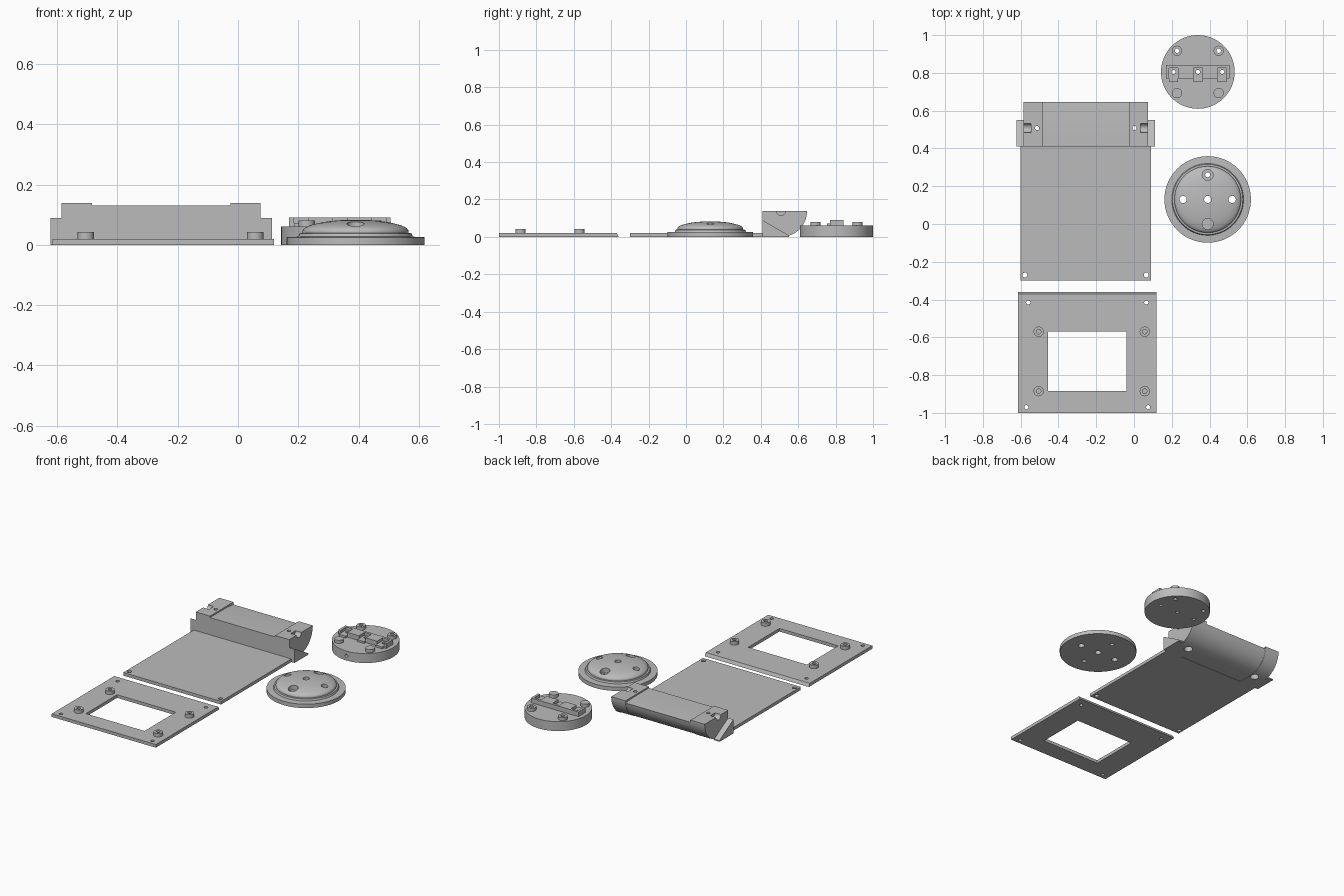
import bpy, bmesh, math
from mathutils import Matrix, Vector

old = bpy.data.objects.get("Cube")
if old:
    bpy.data.objects.remove(old, do_unlink=True)

grey = bpy.data.materials.new("plain grey")
grey.use_nodes = True
grey.diffuse_color = (0.5, 0.5, 0.5, 1)
grey.node_tree.nodes["Principled BSDF"].inputs["Base Color"].default_value = (0.5, 0.5, 0.5, 1)


def finish(name, bm):
    bmesh.ops.recalc_face_normals(bm, faces=bm.faces)
    mesh = bpy.data.meshes.new(name)
    bm.to_mesh(mesh)
    bm.free()
    mesh.materials.append(grey)
    ob = bpy.data.objects.new(name, mesh)
    bpy.context.collection.objects.link(ob)
    return ob


def box(name, x0, x1, y0, y1, z0, z1):
    bm = bmesh.new()
    size = Matrix.Diagonal((x1 - x0, y1 - y0, z1 - z0, 1))
    place = Matrix.Translation(((x0 + x1) / 2, (y0 + y1) / 2, (z0 + z1) / 2))
    bmesh.ops.create_cube(bm, size=1, matrix=place @ size)
    return finish(name, bm)


def rod(name, x, y, z0, z1, r, sides=32):
    bm = bmesh.new()
    bmesh.ops.create_cone(bm, cap_ends=True, segments=sides, radius1=r, radius2=r,
                          depth=z1 - z0, matrix=Matrix.Translation((x, y, (z0 + z1) / 2)))
    return finish(name, bm)


def side_rod(name, centre, axis, length, r):
    bm = bmesh.new()
    turn = Matrix.Rotation(math.pi / 2, 4, axis)
    bmesh.ops.create_cone(bm, cap_ends=True, segments=32, radius1=r, radius2=r,
                          depth=length, matrix=Matrix.Translation(centre) @ turn)
    return finish(name, bm)


def extrude_x(name, profile, x0, x1):
    """Sweep a closed (y, z) profile from x0 to x1."""
    bm = bmesh.new()
    face = bm.faces.new([bm.verts.new((x0, y, z)) for y, z in profile])
    out = bmesh.ops.extrude_face_region(bm, geom=[face])["geom"]
    bmesh.ops.translate(bm, vec=(x1 - x0, 0, 0),
                        verts=[v for v in out if isinstance(v, bmesh.types.BMVert)])
    return finish(name, bm)


def lathe(name, x, y, profile, steps=64):
    """Spin an (r, z) profile that starts and ends on the axis."""
    bm = bmesh.new()
    verts = [bm.verts.new((r, 0, z)) for r, z in profile]
    edges = [bm.edges.new(pair) for pair in zip(verts, verts[1:])]
    bmesh.ops.spin(bm, geom=verts + edges, axis=(0, 0, 1), cent=(0, 0, 0),
                   angle=math.tau, steps=steps, use_merge=False)
    bmesh.ops.remove_doubles(bm, verts=bm.verts, dist=0.0002)
    bmesh.ops.translate(bm, vec=(x, y, 0), verts=bm.verts)
    return finish(name, bm)


def combine(ob, others, mode="DIFFERENCE"):
    for other in others:
        bpy.context.view_layer.objects.active = ob
        mod = ob.modifiers.new("cut", "BOOLEAN")
        mod.operation, mod.solver, mod.object = mode, "EXACT", other
        bpy.ops.object.modifier_apply(modifier=mod.name)
        bpy.data.objects.remove(other, do_unlink=True)


def smooth(ob):
    bpy.ops.object.select_all(action="DESELECT")
    ob.select_set(True)
    bpy.context.view_layer.objects.active = ob
    bpy.ops.object.shade_smooth_by_angle(angle=math.radians(30))


def hole(x, y, r, z0=-0.1, z1=0.3):
    return rod("cutter", x, y, z0, z1, r)


# Front frame: bevelled plate, window, hollow screw posts, corner holes
frame = extrude_x("front_frame", [(-1, 0), (-0.36, 0), (-0.37, 0.02), (-1, 0.02)], -0.615, 0.12)
combine(frame, [box("cutter", -0.455, -0.04, -0.885, -0.57, -0.1, 0.1)])
posts = [(x, y) for x in (-0.505, 0.057) for y in (-0.885, -0.57)]
combine(frame, [rod("post", x, y, 0.01, 0.042, 0.027) for x, y in posts], "UNION")
combine(frame, [hole(x, y, 0.012, 0.008) for x, y in posts])
combine(frame, [hole(x, y, 0.011) for x, y in
                ((-0.56, -0.415), (0.065, -0.415), (-0.57, -0.97), (0.075, -0.97))])
smooth(frame)

# Back plate
plate = box("back_plate", -0.6, 0.09, -0.3, 0.412, 0, 0.02)
combine(plate, [hole(x, -0.27, 0.013) for x in (-0.578, 0.065)])
smooth(plate)

# Hinge block: rounded underside, slightly lower between the two ends
MID_X, PIVOT_Y, R = -0.255, 0.508, 0.139


def block_profile(radius, top, back_drop):
    arc = []
    for i in range(21):
        a = -math.pi / 2 + i * math.pi / 40
        arc.append((PIVOT_Y + radius * math.cos(a), R + radius * math.sin(a)))
    arc = [p for p in arc if p[1] < top - back_drop - 0.003]
    arc.append((PIVOT_Y + radius, top - back_drop))
    return [(0.41, R - radius)] + arc + [(0.58, top), (0.41, top)]


middle = extrude_x("hinge_middle", block_profile(0.137, 0.13, 0.006), -0.486, -0.024)
smooth(middle)
for side, name in ((-1, "right"), (1, "left")):
    xs = sorted((MID_X + side * 0.23, MID_X + side * 0.33))
    end = extrude_x(name + "_hinge_end", block_profile(R, 0.139, 0), *xs)
    combine(end, [
        hole(MID_X + side * 0.258, PIVOT_Y, 0.011),
        hole(MID_X + side * 0.258, PIVOT_Y, 0.026, -0.1, 0.05),
        side_rod("cutter", (MID_X + side * 0.312, PIVOT_Y, 0.139), "Y", 0.046, 0.024)])
    smooth(end)
    # Sloped wedge outside each end
    xs = sorted((MID_X + side * 0.328, MID_X + side * 0.367))
    extrude_x(name + "_wedge", [(0.41, 0), (0.55, 0), (0.55, 0.008), (0.41, 0.089)], *xs)

# Domed cover: stepped flange with five holes
DX, DY = 0.39, 0.13
dome_curve = [(0.176 * math.cos(a), 0.045 + 0.038 * math.sin(a))
              for a in (i * math.pi / 24 for i in range(12))]
cover = lathe("domed_cover", DX, DY,
              [(0, 0), (0.229, 0), (0.229, 0.025), (0.19, 0.027), (0.186, 0.038),
               (0.176, 0.039)] + dome_curve + [(0, 0.083)])
combine(cover, [hole(DX + d, DY, 0.019) for d in (-0.13, 0, 0.13)])
for d in (-0.13, 0.13):
    combine(cover, [hole(DX, DY + d, 0.013), hole(DX, DY + d, 0.029, 0.045)])
smooth(cover)

# Round base: disc, four posts, notched bar
BX, BY = 0.338, 0.805
base = rod("round_base", BX, BY, 0, 0.06, 0.195, 64)
bar = box("contact_bar", BX - 0.168, BX + 0.168, 0.77, 0.842, 0.05, 0.09)
combine(bar, [box("cutter", BX + d - 0.024, BX + d + 0.024, 0.7, 0.827, 0.072, 0.2)
              for d in (-0.129, 0, 0.129)])
combine(base, [bar], "UNION")
combine(base, [rod("post", BX + dx, BY + dy, 0.05, 0.08, 0.027)
               for dx in (-0.11, 0.11) for dy in (-0.112, 0.112)], "UNION")
combine(base, [hole(BX + d, BY, 0.011) for d in (-0.129, 0, 0.129)])
combine(base, [hole(BX + d, BY + 0.112, 0.012) for d in (-0.11, 0.11)])
combine(base, [side_rod("cutter", (BX, BY - 0.19, 0.03), "X", 0.1, 0.01)])
smooth(base)
# Small ledges in front of the bar notches
for i, d in enumerate((-0.129, 0, 0.129)):
    box("bar_ledge_" + str(i + 1), BX + d - 0.024, BX + d + 0.024, 0.753, 0.771, 0.059, 0.072)
